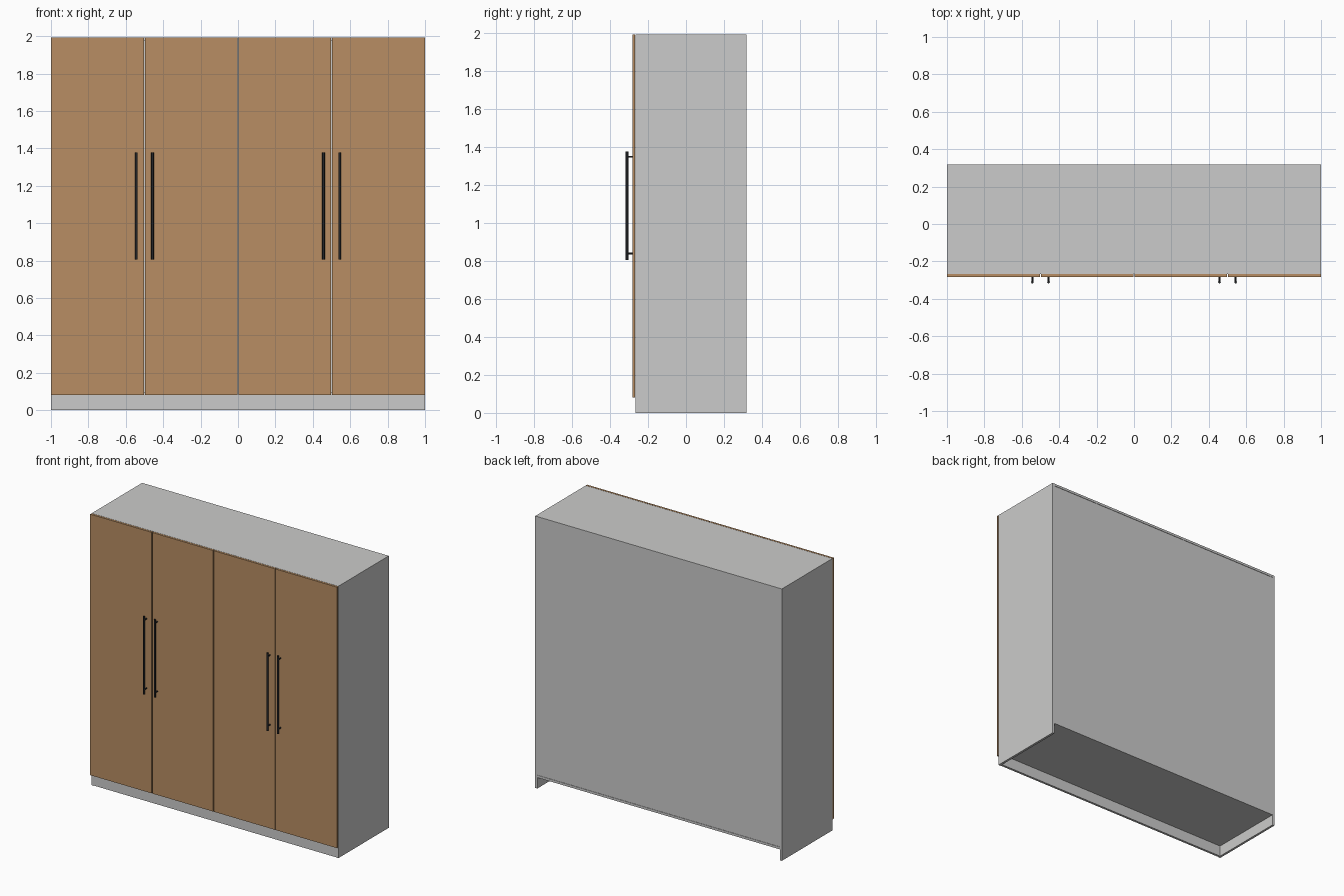
import bpy
from math import pi

cube = bpy.data.objects.get("Cube")
if cube:
    bpy.data.objects.remove(cube, do_unlink=True)


def material(name, colour):
    m = bpy.data.materials.new(name)
    m.use_nodes = True
    m.diffuse_color = (*colour, 1)
    m.node_tree.nodes["Principled BSDF"].inputs["Base Color"].default_value = (*colour, 1)
    return m


GREY = material("light grey board", (0.6, 0.6, 0.595))
WOOD = material("warm wood", (0.48, 0.27, 0.125))
BLACK = material("black metal", (0.018, 0.019, 0.022))


def board(name, x, y, z, mat):
    """Box spanning the given (low, high) ranges."""
    bpy.ops.mesh.primitive_cube_add(size=1, location=[(a + b) / 2 for a, b in (x, y, z)])
    ob = bpy.context.object
    ob.name = name
    ob.scale = [b - a for a, b in (x, y, z)]
    bpy.ops.object.transform_apply(location=False, rotation=False, scale=True)
    ob.data.materials.append(mat)
    return ob


def rod(name, centre, radius, length, tilt=0):
    bpy.ops.mesh.primitive_cylinder_add(vertices=16, radius=radius, depth=length,
                                        location=centre, rotation=(tilt, 0, 0))
    ob = bpy.context.object
    ob.name = name
    ob.data.materials.append(BLACK)
    bpy.ops.object.shade_smooth_by_angle()
    return ob


T = 0.017                      # board thickness
FRONT, BACK, TOP = -0.266, 0.318, 1.993
PLINTH = 0.08
DOOR_FRONT, DOOR_BACK = -0.283, -0.268
INNER = 1 - T
GAP = 0.006

# Carcass
for side, sign in (("left", 1), ("right", -1)):
    edges = sorted((sign * INNER, sign * 1.0))
    board(side + "_side_panel", edges, (FRONT, BACK), (0, TOP), GREY)
board("top_panel", (-INNER, INNER), (FRONT, BACK), (TOP - T, TOP), GREY)
board("bottom_panel", (-INNER, INNER), (FRONT, BACK), (PLINTH, PLINTH + T), GREY)
board("plinth", (-INNER, INNER), (FRONT + 0.003, FRONT + 0.003 + T), (0, PLINTH), GREY)
board("back_panel", (-INNER, INNER), (BACK - 0.012, BACK - 0.003),
      (PLINTH + T, TOP - T), GREY)
board("centre_divider", (-T / 2, T / 2), (FRONT, BACK - 0.012),
      (PLINTH + T, TOP - T), GREY)

# Four doors, the outer edges flush with the sides
for i in range(4):
    low, high = -1 + i * 0.5, -0.5 + i * 0.5
    board(f"door_{i + 1}",
          (low + (GAP / 2 if i > 0 else 0), high - (GAP / 2 if i < 3 else 0)),
          (DOOR_FRONT, DOOR_BACK), (PLINTH, TOP), WOOD)

# Bar handles in pairs beside each door meeting line
BAR_Y, BAR_R = -0.311, 0.007
for i, x in enumerate((-0.543, -0.457, 0.457, 0.543), 1):
    rod(f"handle_bar_{i}", (x, BAR_Y, 1.092), BAR_R, 0.57)
    for end, z in (("lower", 0.84), ("upper", 1.35)):
        rod(f"handle_{end}_post_{i}", (x, (BAR_Y + DOOR_FRONT) / 2, z),
            0.005, DOOR_FRONT - BAR_Y, pi / 2)
